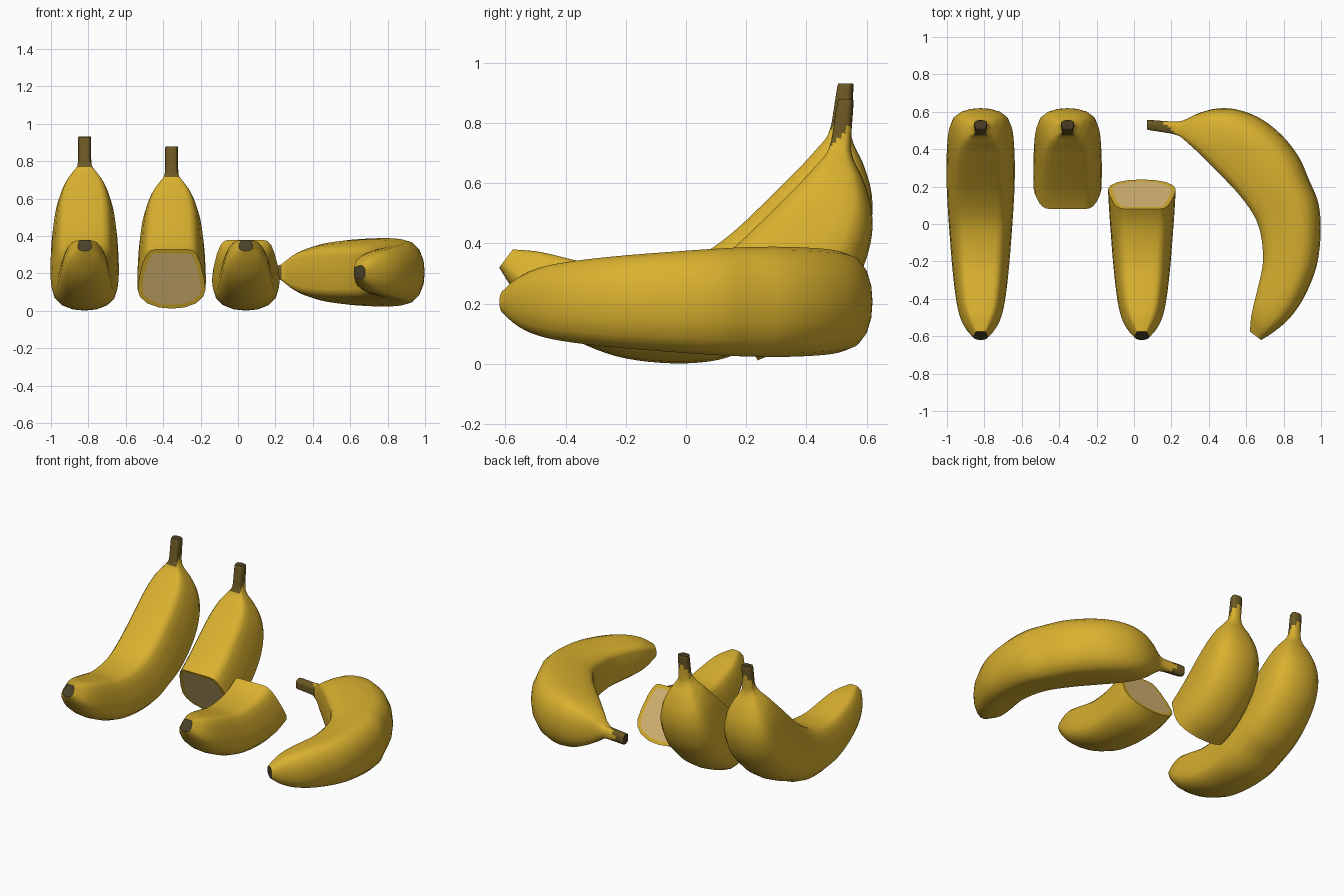
import bpy, bmesh
from math import radians
from mathutils import Vector

default = bpy.data.objects.get("Cube")
if default:
    bpy.data.objects.remove(default, do_unlink=True)


def make_material(name, colour):
    mat = bpy.data.materials.new(name)
    mat.use_nodes = True
    mat.diffuse_color = (*colour, 1)
    mat.node_tree.nodes["Principled BSDF"].inputs["Base Color"].default_value = (*colour, 1)
    return mat


MATERIALS = [
    make_material("peel yellow", (0.7, 0.44, 0.028)),
    make_material("stem brown", (0.15, 0.1, 0.017)),
    make_material("dry end brown", (0.07, 0.052, 0.022)),
    make_material("flesh cream", (0.72, 0.5, 0.19)),
]
PEEL, STEM, DRY, FLESH = range(4)

# Stations from blossom tip to stem: inner y, inner z, outer y, outer z, half width
STATIONS = [Vector(s) for s in (
    (-.575, .38, -.62, .32, .037),
    (-.5, .374, -.575, .25, .085),
    (-.44, .362, -.5, .165, .115),
    (-.35, .34, -.39, .09, .135),
    (-.22, .312, -.23, .025, .152),
    (-.1, .315, -.05, .002, .165),
    (0, .338, .11, .014, .175),
    (.08, .38, .238, .065, .181),
    (.165, .445, .36, .12, .183),
    (.25, .525, .475, .21, .18),
    (.33, .605, .565, .325, .172),
    (.39, .665, .612, .45, .155),
    (.435, .715, .617, .56, .125),
    (.465, .75, .59, .66, .085),
    (.478, .78, .555, .735, .05),
    (.485, .81, .548, .79, .036),
    (.502, .918, .556, .918, .035),
    (.508, .93, .55, .93, .029),
)]
CUT, END, STEPS = 7, len(STATIONS) - 1, 5

# Half cross-section: share of half width, share of the way from outer to inner side
HALF = [(0, 0), (.38, .02), (.72, .09), (.93, .2), (1, .32), (.96, .52),
        (.85, .77), (.75, .91), (.64, .98), (.5, 1), (0, 1)]
SECTION = HALF + [(-u, v) for u, v in reversed(HALF[1:-1])]


def station_at(index, t):
    """Smooth interpolation between neighbouring stations."""
    a, b, c, d = (STATIONS[min(max(index + k, 0), END)] for k in (-1, 0, 1, 2))
    return b + (c - a) * (t / 2) + (a * 2 - b * 5 + c * 4 - d) * (t * t / 2) \
        + (b * 3 - a - c * 3 + d) * (t ** 3 / 2)


def section_ring(bm, station):
    inner_y, inner_z, outer_y, outer_z, width = station
    inner, outer = Vector((0, inner_y, inner_z)), Vector((0, outer_y, outer_z))
    return [bm.verts.new(outer.lerp(inner, v) + Vector((u * width, 0, 0)))
            for u, v in SECTION]


def is_stem(point):
    """Brown starts lower on the inner side of the stem than on the outer side."""
    return point.z > .7 and point.z > .78 + (point.y - .485) * 1.2


def make_banana(name, first, last, location, tilt=0):
    bm = bmesh.new()
    samples = [station_at(i, k / STEPS) for i in range(first, last) for k in range(STEPS)]
    rings = [section_ring(bm, s) for s in samples + [STATIONS[last]]]
    count = len(SECTION)

    # Peel and the slanted start of the brown stem
    for low, high in zip(rings, rings[1:]):
        for j in range(count):
            k = (j + 1) % count
            face = bm.faces.new((low[j], low[k], high[k], high[j]))
            face.material_index = STEM if is_stem(face.calc_center_median()) else PEEL

    # End caps: dry ends, or a cut showing flesh inside a rim of peel
    tip = bm.faces.new(rings[0])
    top = bm.faces.new(rings[-1])
    bmesh.ops.recalc_face_normals(bm, faces=bm.faces[:])
    for cap, cut in ((tip, first > 0), (top, last < END)):
        if cut:
            bmesh.ops.inset_individual(bm, faces=[cap], thickness=.024)
            cap.material_index = FLESH
        else:
            cap.material_index = DRY

    mesh = bpy.data.meshes.new(name)
    bm.to_mesh(mesh)
    bm.free()
    for mat in MATERIALS:
        mesh.materials.append(mat)
    obj = bpy.data.objects.new(name, mesh)
    obj.location = location
    obj.rotation_euler = (0, radians(tilt), 0)
    bpy.context.collection.objects.link(obj)
    bpy.ops.object.select_all(action="DESELECT")
    obj.select_set(True)
    bpy.context.view_layer.objects.active = obj
    bpy.ops.object.shade_smooth_by_angle(angle=radians(50))


make_banana("standing_banana", 0, END, (-.82, 0, 0))
make_banana("banana_stem_half", CUT, END, (-.355, 0, -.053))
make_banana("banana_tip_half", 0, CUT, (.042, 0, 0))
make_banana("lying_banana", 0, END, (1, 0, .206), tilt=-90)
